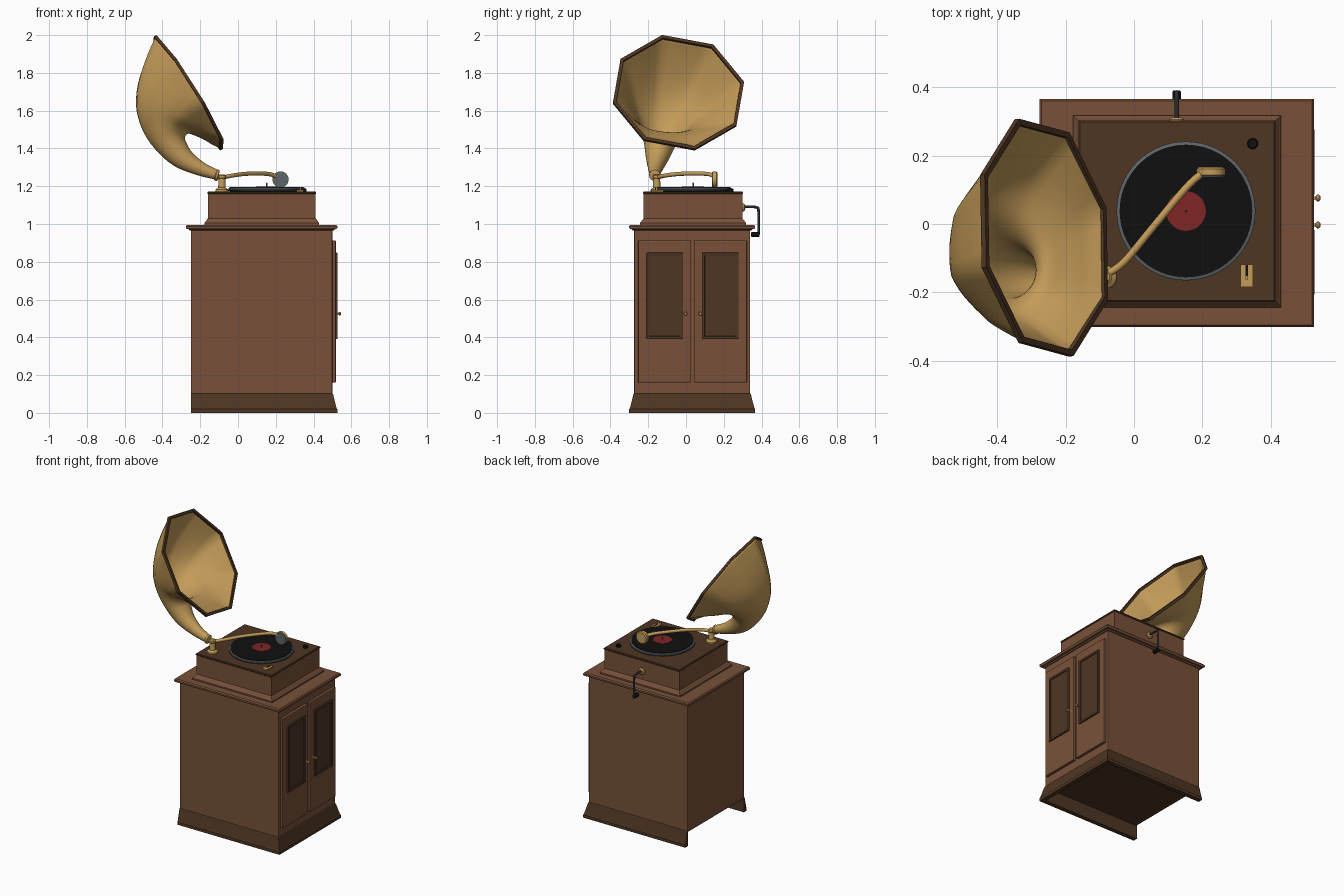
import bpy, bmesh, math
from mathutils import Vector, Matrix

if "Cube" in bpy.data.objects:
    bpy.data.objects.remove(bpy.data.objects["Cube"])


def material(name, rgb):
    m = bpy.data.materials.new(name)
    m.diffuse_color = (*rgb, 1)
    m.use_nodes = True
    m.node_tree.nodes["Principled BSDF"].inputs["Base Color"].default_value = m.diffuse_color
    return m


WOOD = material("walnut", (0.188, 0.083, 0.042))
DARK = material("dark walnut", (0.076, 0.037, 0.017))
BRASS = material("brass", (0.55, 0.33, 0.10))
BLACK = material("black", (0.005, 0.005, 0.005))
IRON = material("dark iron", (0.022, 0.025, 0.028))
STEEL = material("steel", (0.11, 0.13, 0.14))
RED = material("label red", (0.22, 0.018, 0.02))


def finish(name, bm, mats, smooth=None, bevel=0):
    bmesh.ops.recalc_face_normals(bm, faces=bm.faces)
    me = bpy.data.meshes.new(name)
    bm.to_mesh(me)
    bm.free()
    ob = bpy.data.objects.new(name, me)
    bpy.context.collection.objects.link(ob)
    for m in mats:
        me.materials.append(m)
    if bevel:
        b = ob.modifiers.new("bevel", 'BEVEL')
        b.width, b.segments = bevel, 2
    if smooth:
        bpy.ops.object.select_all(action='DESELECT')
        ob.select_set(True)
        bpy.context.view_layer.objects.active = ob
        bpy.ops.object.shade_smooth_by_angle(angle=math.radians(smooth))
    return ob


def loft(bm, rings, caps=True, closed=True):
    vs = [[bm.verts.new(p) for p in r] for r in rings]
    n = len(vs[0])
    for a, b in zip(vs, vs[1:]):
        for i in range(n if closed else n - 1):
            j = (i + 1) % n
            bm.faces.new((a[i], a[j], b[j], b[i]))
    if caps:
        bm.faces.new(vs[0])
        bm.faces.new(vs[-1])
    return vs


def rect_stack(name, x0, x1, y0, y1, profile, mat, bevel=0):
    """Stack of rectangles; profile is (outward offset, height)."""
    bm = bmesh.new()
    loft(bm, [[(x0 - o, y0 - o, z), (x1 + o, y0 - o, z), (x1 + o, y1 + o, z), (x0 - o, y1 + o, z)]
              for o, z in profile])
    return finish(name, bm, [mat], bevel=bevel)


def box(name, x, y, z, mat, bevel=0):
    return rect_stack(name, *x, *y, [(0, z[0]), (0, z[1])], mat, bevel)


def turned(name, origin, axis, profile, mat, n=32):
    """Lathe along an axis; profile is (radius, distance)."""
    rot = Vector(axis).to_track_quat('Z', 'Y')
    bm = bmesh.new()
    loft(bm, [[Vector(origin) + rot @ Vector((r * math.cos(k * math.tau / n), r * math.sin(k * math.tau / n), d))
               for k in range(n)] for r, d in profile])
    return finish(name, bm, [mat], smooth=35)


def spline(keys, t):
    """Catmull-Rom through lists of numbers."""
    i = min(int(t), len(keys) - 2)
    f = t - i
    a, b, c, d = (keys[max(0, min(len(keys) - 1, i + k))] for k in (-1, 0, 1, 2))
    return [0.5 * (2 * q + (r - p) * f + (2 * p - 5 * q + 4 * r - s) * f * f + (3 * q - p - 3 * r + s) * f ** 3)
            for p, q, r, s in zip(a, b, c, d)]


def tube(name, pts, radius, mat, steps=5, n=12):
    path = [Vector(spline(pts, k / steps)) for k in range((len(pts) - 1) * steps + 1)]
    bm = bmesh.new()
    rings, u = [], None
    for k, p in enumerate(path):
        d = (path[min(k + 1, len(path) - 1)] - path[max(k - 1, 0)]).normalized()
        u = d.orthogonal().normalized() if u is None else (u - d * u.dot(d)).normalized()
        w = d.cross(u)
        rings.append([p + radius * (u * math.cos(j * math.tau / n) + w * math.sin(j * math.tau / n))
                      for j in range(n)])
    loft(bm, rings)
    return finish(name, bm, [mat], smooth=40)


# Cabinet body, floor and lid
X0, X1, Y0, Y1 = -0.25, 0.5, -0.275, 0.34
box("cabinet", (X0, X1), (Y0, Y1), (0.1, 0.972), WOOD, 0.004)
box("cabinet_floor", (X0 + 0.004, X1 - 0.004), (Y0 + 0.004, Y1 - 0.004), (0.094, 0.101), DARK)
rect_stack("cabinet_lid", X0, X1, Y0, Y1,
           [(0.006, 0.965), (0.012, 0.972), (0.022, 0.974), (0.026, 0.98), (0.026, 0.988), (0.02, 0.996)], WOOD)

# Flared plinth on three sides, open at the back
bm = bmesh.new()
section = [(0, 0.103), (0.004, 0.098), (0.008, 0.08), (0.022, 0.025), (0.026, 0.02), (0.026, 0), (-0.004, 0), (-0.004, 0.103)]
corners = [(X0, Y0, 0, -1), (X1, Y0, 1, -1), (X1, Y1, 1, 1), (X0, Y1, 0, 1)]
loft(bm, [[(x + o * dx, y + o * dy, z) for o, z in section] for x, y, dx, dy in corners])
finish("plinth", bm, [DARK])

# Pair of doors with moulded frames, dark panels and knobs
for side, (a, b, p, q, knob) in {"left": (-0.254, 0.025, -0.208, -0.016, -0.003),
                                 "right": (0.044, 0.322, 0.084, 0.278, 0.076)}.items():
    box(side + "_door", (0.495, 0.518), (a, b), (0.16, 0.913), WOOD, 0.005)
    box(side + "_door_panel", (0.51, 0.521), (p + 0.01, q - 0.01), (0.4, 0.84), DARK)
    for part, ys, zs in (("top", (p, q), (0.832, 0.848)), ("bottom", (p, q), (0.39, 0.406)),
                         ("near", (p, p + 0.016), (0.39, 0.848)), ("far", (q - 0.016, q), (0.39, 0.848))):
        box(f"{side}_panel_moulding_{part}", (0.51, 0.528), ys, zs, DARK, 0.004)
    turned(side + "_door_knob", (0.515, knob, 0.525), (1, 0, 0),
           [(0.009, 0), (0.009, 0.004), (0.005, 0.006), (0.005, 0.016), (0.01, 0.02), (0.01, 0.026), (0.006, 0.03)], BRASS, 16)

# Turntable case with flared foot and dark deck
rect_stack("case", -0.158, 0.41, -0.224, 0.298,
           [(0.02, 0.99), (0.02, 1.005), (0.014, 1.012), (0.006, 1.024), (0, 1.03), (0, 1.158)], WOOD)
rect_stack("deck", -0.158, 0.41, -0.224, 0.298, [(0, 1.158), (0.004, 1.162), (0.004, 1.168), (0, 1.172)], DARK)

# Platter, record, label and spindle
disc = (0.152, 0.038, 1.17)
turned("platter", disc, (0, 0, 1), [(0.19, 0), (0.202, 0.006), (0.202, 0.018), (0.198, 0.022)], IRON, 64)
turned("platter_rim", disc, (0, 0, 1), [(0.203, 0.014), (0.203, 0.02), (0.199, 0.0225)], STEEL, 64)
turned("record", disc, (0, 0, 1), [(0.194, 0.02), (0.194, 0.026)], BLACK, 64)
turned("label", disc, (0, 0, 1), [(0.058, 0.025), (0.058, 0.0275)], RED, 48)
turned("spindle", disc, (0, 0, 1), [(0.004, 0.02), (0.004, 0.045), (0.002, 0.049)], STEEL, 12)

# Deck controls
turned("speed_dial", (0.347, 0.235, 1.17), (0, 0, 1), [(0.016, 0), (0.016, 0.014), (0.013, 0.017)], BLACK, 20)
box("brake_plate", (0.311, 0.348), (-0.184, -0.118), (1.17, 1.179), BRASS)
box("brake_slot", (0.326, 0.334), (-0.152, -0.12), (1.175, 1.181), BLACK)
box("brake_lever", (0.326, 0.334), (-0.162, -0.15), (1.175, 1.195), BRASS)

# Tone arm on its post, with the round sound box
turned("arm_post", (-0.085, -0.155, 1.17), (0, 0, 1),
       [(0.034, 0), (0.034, 0.012), (0.026, 0.018), (0.02, 0.022), (0.018, 0.07), (0.021, 0.074), (0.021, 0.086), (0.014, 0.092)], BRASS)
tube("tone_arm", [(-0.11, -0.163, 1.246), (-0.075, -0.145, 1.248), (-0.026, -0.108, 1.257), (0.047, -0.02, 1.266),
                  (0.149, 0.102, 1.266), (0.195, 0.144, 1.255), (0.222, 0.152, 1.238)], 0.011, BRASS)
turned("sound_box", (0.225, 0.141, 1.236), (0, 1, 0), [(0.038, 0), (0.043, 0.003), (0.043, 0.02), (0.036, 0.025)], BRASS)
turned("sound_box_diaphragm", (0.225, 0.137, 1.236), (0, 1, 0), [(0.04, 0), (0.04, 0.006)], STEEL)
tube("needle", [(0.225, 0.145, 1.2), (0.222, 0.145, 1.196)], 0.003, STEEL, 1, 6)

# Winding crank
turned("crank_escutcheon", (0.125, 0.296, 1.087), (0, 1, 0), [(0.022, 0), (0.022, 0.01), (0.014, 0.016)], BRASS, 24)
tube("crank", [(0.125, 0.3, 1.09), (0.125, 0.365, 1.09), (0.125, 0.379, 1.085), (0.125, 0.384, 1.07),
               (0.125, 0.384, 0.945)], 0.007, IRON)
turned("crank_handle", (0.125, 0.344, 0.945), (0, 1, 0), [(0.01, 0), (0.013, 0.004), (0.013, 0.042), (0.01, 0.046)], BLACK, 16)

# Horn: keys are centre, radius, facing direction, and how octagonal the ring is
keys = [(-0.11, -0.165, 1.26, 0.026, -1, 0, 0.25, 0),
        (-0.20, -0.162, 1.293, 0.038, -0.9, 0, 0.45, 0),
        (-0.295, -0.152, 1.35, 0.06, -0.72, 0.05, 0.68, 0),
        (-0.372, -0.135, 1.44, 0.092, -0.15, 0.1, 0.98, 0),
        (-0.392, -0.112, 1.525, 0.147, 0.3, 0.1, 0.95, 0.2),
        (-0.366, -0.085, 1.58, 0.216, 0.57, 0.11, 0.82, 0.5),
        (-0.318, -0.06, 1.648, 0.29, 0.77, 0.11, 0.63, 0.85),
        (-0.263, -0.04, 1.695, 0.354, 0.844, 0.112, 0.524, 1)]
SEG, STEPS = 48, 4
u = Vector((-0.173, -0.086, 0.30))
rings = []
for k in range((len(keys) - 1) * STEPS, -1, -1):
    *c, r, dx, dy, dz, t = spline(keys, k / STEPS)
    d = Vector((dx, dy, dz)).normalized()
    u = (u - d * u.dot(d)).normalized()
    w = d.cross(u)
    ring = []
    for j in range(SEG):
        a = j * math.tau / SEG
        flat = math.cos(math.pi / 8) / math.cos(a % (math.pi / 4) - math.pi / 8)
        rr = r * (1 + t * (flat - 1))
        ring.append(Vector(c) + rr * (u * math.cos(a) + w * math.sin(a)))
    rings.append(ring)
    if len(rings) == 1:
        rim_c, rim_u, rim_w, rim_d = Vector(c), u.copy(), w.copy(), d.copy()
bm = bmesh.new()
loft(bm, rings, caps=False)
horn = finish("horn", bm, [BRASS], smooth=50)
wall = horn.modifiers.new("wall", 'SOLIDIFY')
wall.thickness, wall.offset = 0.006, -1

# Dark octagonal trim around the horn mouth
bm = bmesh.new()
trim = []
for j in range(9):
    a = (j % 8) * math.pi / 4
    out = rim_u * math.cos(a) + rim_w * math.sin(a)
    trim.append([rim_c + out * (0.354 + o) + rim_d * h
                 for o, h in ((-0.013, -0.008), (0.006, -0.008), (0.006, 0.008), (-0.013, 0.008))])
loft(bm, trim, caps=False)
bmesh.ops.remove_doubles(bm, verts=bm.verts, dist=1e-5)
finish("horn_rim", bm, [DARK])

# Collar joining horn and arm
turned("horn_collar", (-0.103, -0.165, 1.256), (-1, 0, 0.25), [(0.024, 0), (0.03, 0.003), (0.03, 0.014), (0.027, 0.018)], BRASS)
